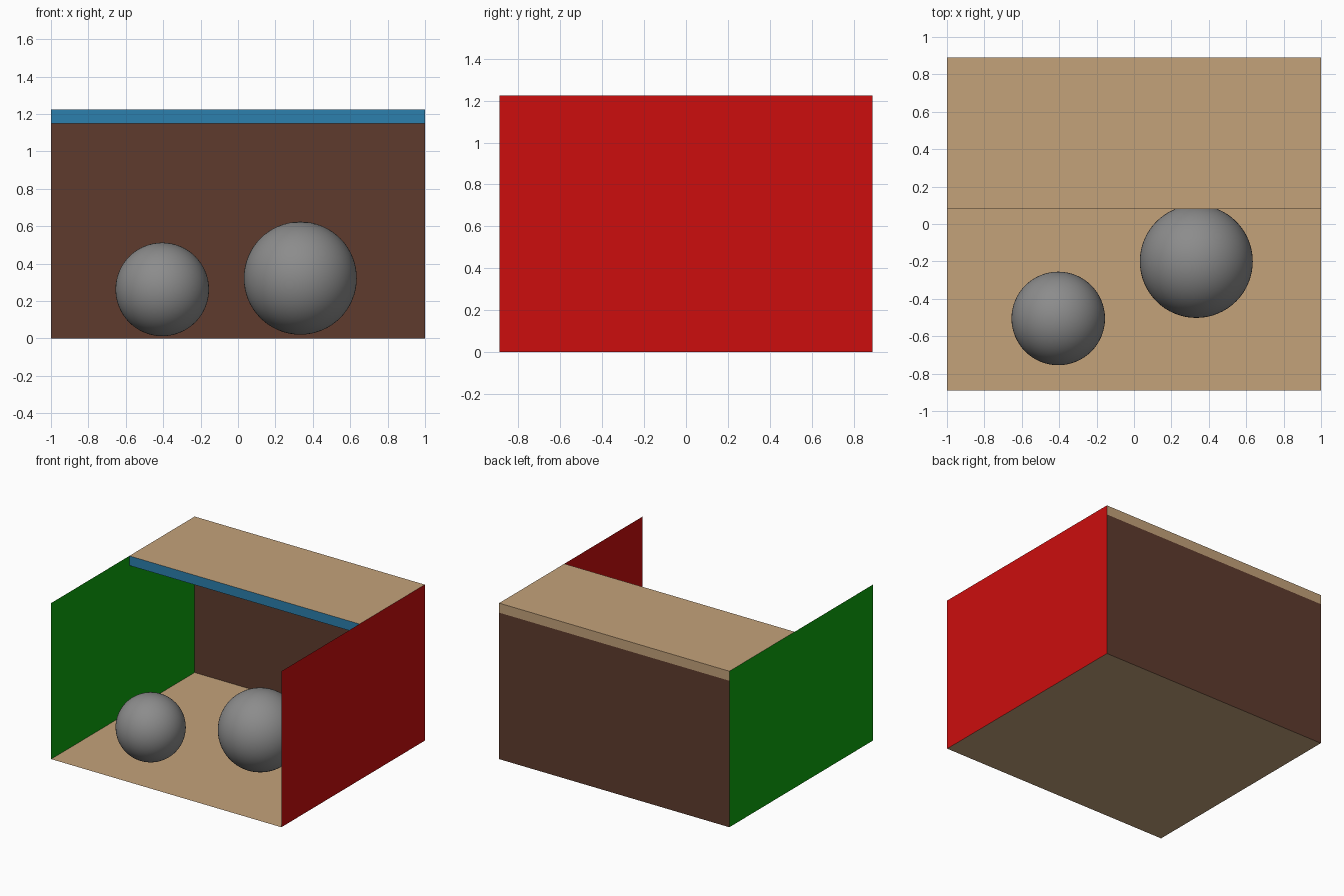
import bpy

if "Cube" in bpy.data.objects:
    bpy.data.objects.remove(bpy.data.objects["Cube"])


def srgb(c):
    c /= 255
    return c / 12.92 if c <= 0.04045 else ((c + 0.055) / 1.055) ** 2.4


def material(name, r, g, b):
    m = bpy.data.materials.new(name)
    m.diffuse_color = (srgb(r), srgb(g), srgb(b), 1)
    m.use_nodes = True
    m.node_tree.nodes["Principled BSDF"].inputs["Base Color"].default_value = m.diffuse_color
    return m


TAN = material("tan", 196, 162, 122)
BROWN = material("brown", 94, 59, 45)
RED = material("red", 204, 13, 13)
GREEN = material("green", 13, 166, 13)
BLUE = material("blue", 44, 128, 173)
GREY = material("grey", 140, 140, 140)

X, Y, H = 1.0, 0.89, 1.225      # half width, half depth, height
EDGE, SOFFIT = 0.08, 1.15       # front edge and underside of the ceiling


def panel(name, mat, corner, u, v):
    """Flat rectangle spanned by edges u and v from one corner; normal is u x v."""
    a, b, d = ([c + s * p + t * q for c, p, q in zip(corner, u, v)]
               for s, t in ((1, 0), (1, 1), (0, 1)))
    mesh = bpy.data.meshes.new(name)
    mesh.from_pydata([corner, a, b, d], [], [(0, 1, 2, 3)])
    mesh.materials.append(mat)
    bpy.context.collection.objects.link(bpy.data.objects.new(name, mesh))


def ball(name, loc, radius):
    bpy.ops.mesh.primitive_uv_sphere_add(segments=64, ring_count=32, radius=radius, location=loc)
    ob = bpy.context.object
    ob.name = name
    ob.data.materials.append(GREY)
    bpy.ops.object.shade_smooth()


# Open room: floor, back wall and two side walls
wide, deep = (2 * X, 0, 0), (0, 2 * Y, 0)
panel("floor", TAN, (-X, -Y, 0), wide, deep)
panel("back_wall", BROWN, (-X, Y, 0), wide, (0, 0, SOFFIT))
panel("left_wall", GREEN, (-X, -Y, 0), deep, (0, 0, H))
panel("right_wall", RED, (X, -Y, 0), deep, (0, 0, H))

# Ceiling slab between the walls, with a blue front edge
run, rise = (0, Y - EDGE, 0), (0, 0, H - SOFFIT)
panel("ceiling_top", TAN, (-X, EDGE, H), wide, run)
panel("ceiling_underside", TAN, (-X, EDGE, SOFFIT), run, wide)
panel("ceiling_front_edge", BLUE, (-X, EDGE, SOFFIT), wide, rise)
panel("ceiling_back_edge", TAN, (-X, Y, SOFFIT), rise, wide)

# Balls
ball("small_ball", (-0.405, -0.505, 0.262), 0.25)
ball("large_ball", (0.333, -0.2, 0.322), 0.302)
